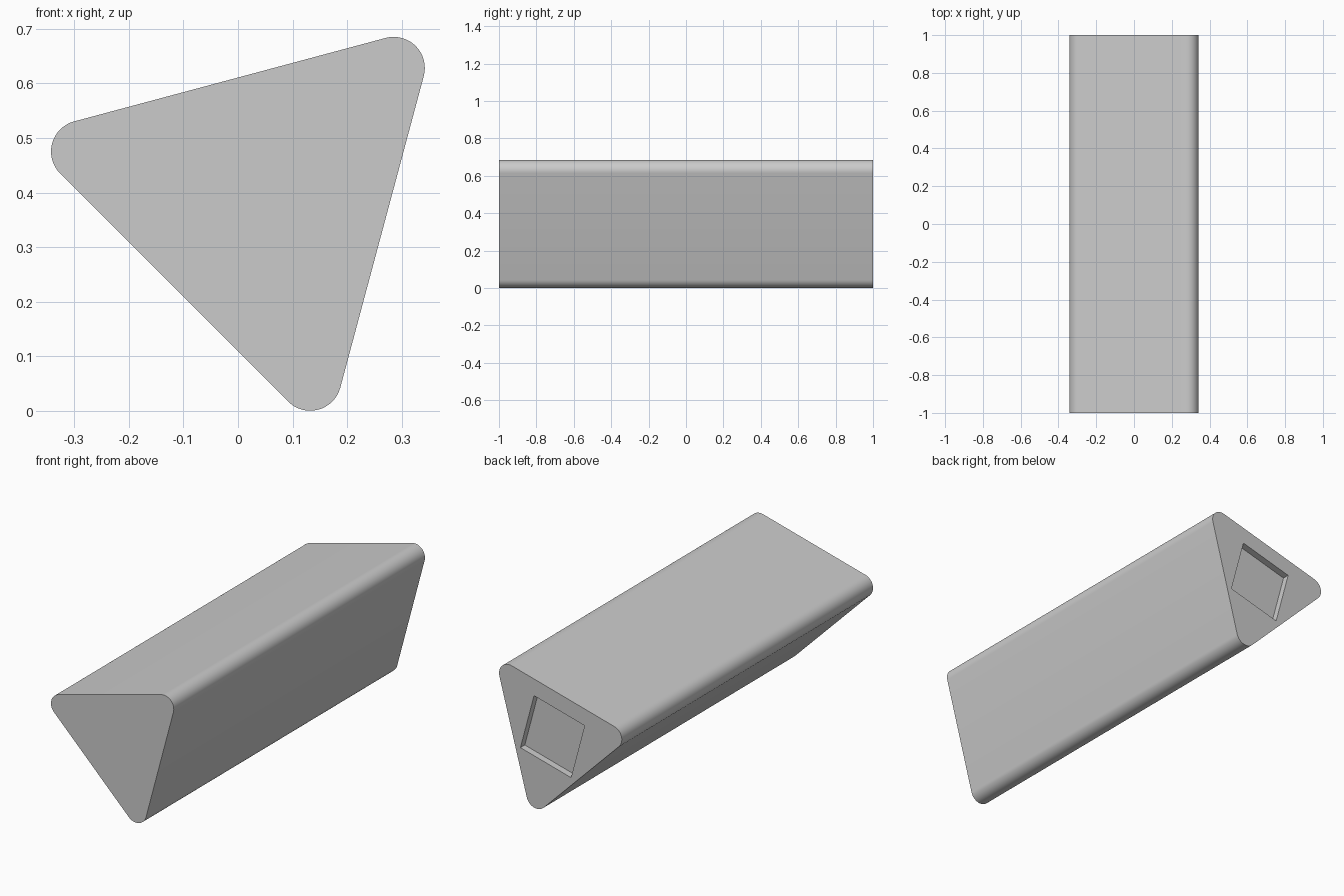
import bpy
import math
from mathutils import Matrix, Vector

cube = bpy.data.objects.get("Cube")
if cube:
    bpy.data.objects.remove(cube, do_unlink=True)

CENTRE = Vector((0.044, 0.387))   # middle of the section (x, z)
TILT = math.radians(15)           # roll of the bar about its long axis
REACH = 0.341                     # centre of section to centre of a corner arc
RADIUS = 0.057
STEPS = 16
RECESS_SIDE = 0.292
RECESS_DEPTH = 0.035

# Plain light grey
grey = bpy.data.materials.new("light_grey")
grey.use_nodes = True
colour = (0.6, 0.6, 0.6, 1)
grey.diffuse_color = colour
grey.node_tree.nodes["Principled BSDF"].inputs["Base Color"].default_value = colour


def arm(angle, length):
    return Vector((math.cos(angle), math.sin(angle))) * length


def prism(name, section, y_front, y_back):
    """Extrude an (x, z) outline along y."""
    n = len(section)
    verts = [(p.x, y, p.y) for y in (y_front, y_back) for p in section]
    faces = [list(range(n)), list(range(2 * n - 1, n - 1, -1))]
    for i in range(n):
        j = (i + 1) % n
        faces.append([j, i, i + n, j + n])
    mesh = bpy.data.meshes.new(name)
    mesh.from_pydata(verts, [], faces)
    mesh.materials.append(grey)
    obj = bpy.data.objects.new(name, mesh)
    bpy.context.collection.objects.link(obj)
    return obj


# Triangular bar with rounded long edges
outline = []
for k in range(3):
    facing = TILT + math.radians(30 + 120 * k)
    for s in range(STEPS + 1):
        sweep = facing + math.radians(120) * (s / STEPS - 0.5)
        outline.append(CENTRE + arm(facing, REACH) + arm(sweep, RADIUS))
bar = prism("triangular_bar", outline, -1, 1)

# Square recess in the back end
square = [CENTRE + arm(TILT + math.radians(45 + 90 * k), RECESS_SIDE / math.sqrt(2))
          for k in range(4)]
cutter = prism("recess_cutter", square, 1 - RECESS_DEPTH, 1.1)
cutter.hide_render = True
cutter.hide_viewport = True
cut = bar.modifiers.new("back_recess", "BOOLEAN")
cut.operation = "DIFFERENCE"
cut.solver = "EXACT"
cut.object = cutter

# Bake the cut, drop the helper, and smooth only the rounded edges
bpy.context.view_layer.update()
graph = bpy.context.evaluated_depsgraph_get()
bar.data = bpy.data.meshes.new_from_object(bar.evaluated_get(graph))
bar.modifiers.clear()
bpy.data.objects.remove(cutter, do_unlink=True)
bpy.ops.object.select_all(action="DESELECT")
bar.select_set(True)
bpy.context.view_layer.objects.active = bar
bpy.ops.object.shade_smooth_by_angle(angle=math.radians(30))
